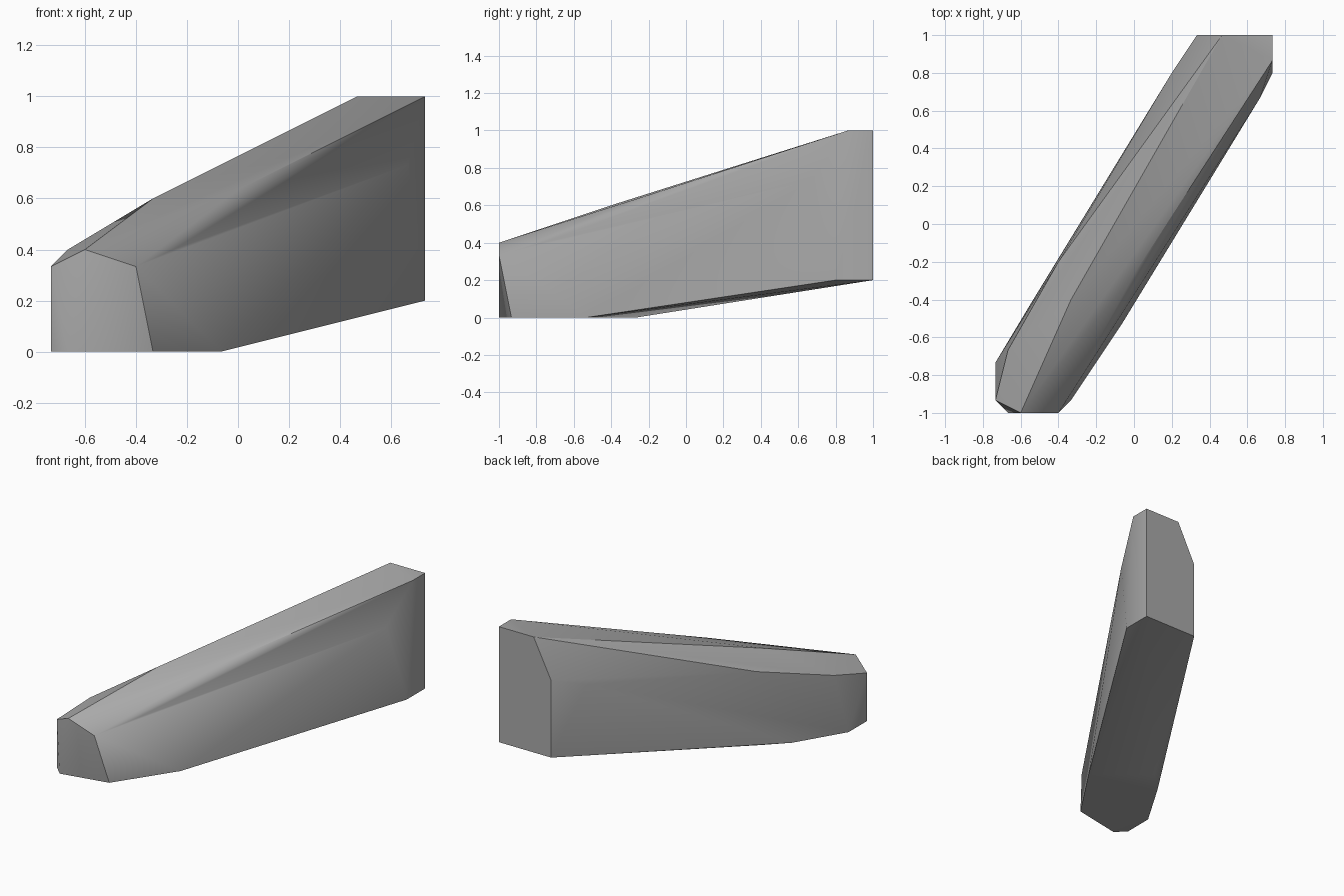
import bpy
import bmesh
import math

# Remove the default cube
default_cube = bpy.data.objects.get("Cube")
if default_cube:
    bpy.data.objects.remove(default_cube, do_unlink=True)

# Corner points on a coarse grid, one group per region of the rock
UNIT = 1 / 15
back_end = [(11, 15, 15), (11, 15, 3), (5, 15, 3), (5, 15, 11), (7, 15, 15)]
left_corner = [(11, 13, 15), (11, 12, 3), (10, 10, 11)]
front_end = [(-9, -15, 6), (-6, -15, 5), (-10, -15, 0), (-11, -14, 5), (-11, -14, 0)]
base_rim = [(-5, -14, 0), (-1, -8, 0), (-6, -4, 0), (-8, -6, 0), (-11, -11, 0)]
upper_ridges = [(-10, -10, 6), (-6, -3, 8), (-5, -6, 9), (0, -4, 9.5)]
side_bulges = [(-1, -7, 7), (-3.8, -11.5, 6), (3, 12, 10)]


def make_material(name, color):
    material = bpy.data.materials.new(name)
    material.use_nodes = True
    material.diffuse_color = color
    material.node_tree.nodes["Principled BSDF"].inputs["Base Color"].default_value = color
    return material


def make_hull(name, points, material):
    """Wrap the corner points in one faceted convex shell."""
    bm = bmesh.new()
    for point in points:
        bm.verts.new([value * UNIT for value in point])
    bmesh.ops.convex_hull(bm, input=bm.verts)
    loose = [vert for vert in bm.verts if not vert.link_faces]
    bmesh.ops.delete(bm, geom=loose, context='VERTS')
    # Merge coplanar triangles into clean flat faces
    bmesh.ops.dissolve_limit(bm, angle_limit=math.radians(0.5),
                             verts=bm.verts, edges=bm.edges)
    bmesh.ops.recalc_face_normals(bm, faces=bm.faces)
    mesh = bpy.data.meshes.new(name)
    bm.to_mesh(mesh)
    bm.free()
    mesh.materials.append(material)
    obj = bpy.data.objects.new(name, mesh)
    bpy.context.collection.objects.link(obj)
    return obj


# Sloping stone slab with softly shaded sides and crisp ends
stone = make_material("stone grey", (0.4, 0.4, 0.4, 1))
slab = make_hull("stone_slab", back_end + left_corner + front_end + base_rim
                 + upper_ridges + side_bulges, stone)
bpy.ops.object.select_all(action='DESELECT')
slab.select_set(True)
bpy.context.view_layer.objects.active = slab
bpy.ops.object.shade_smooth_by_angle(angle=math.radians(30))
